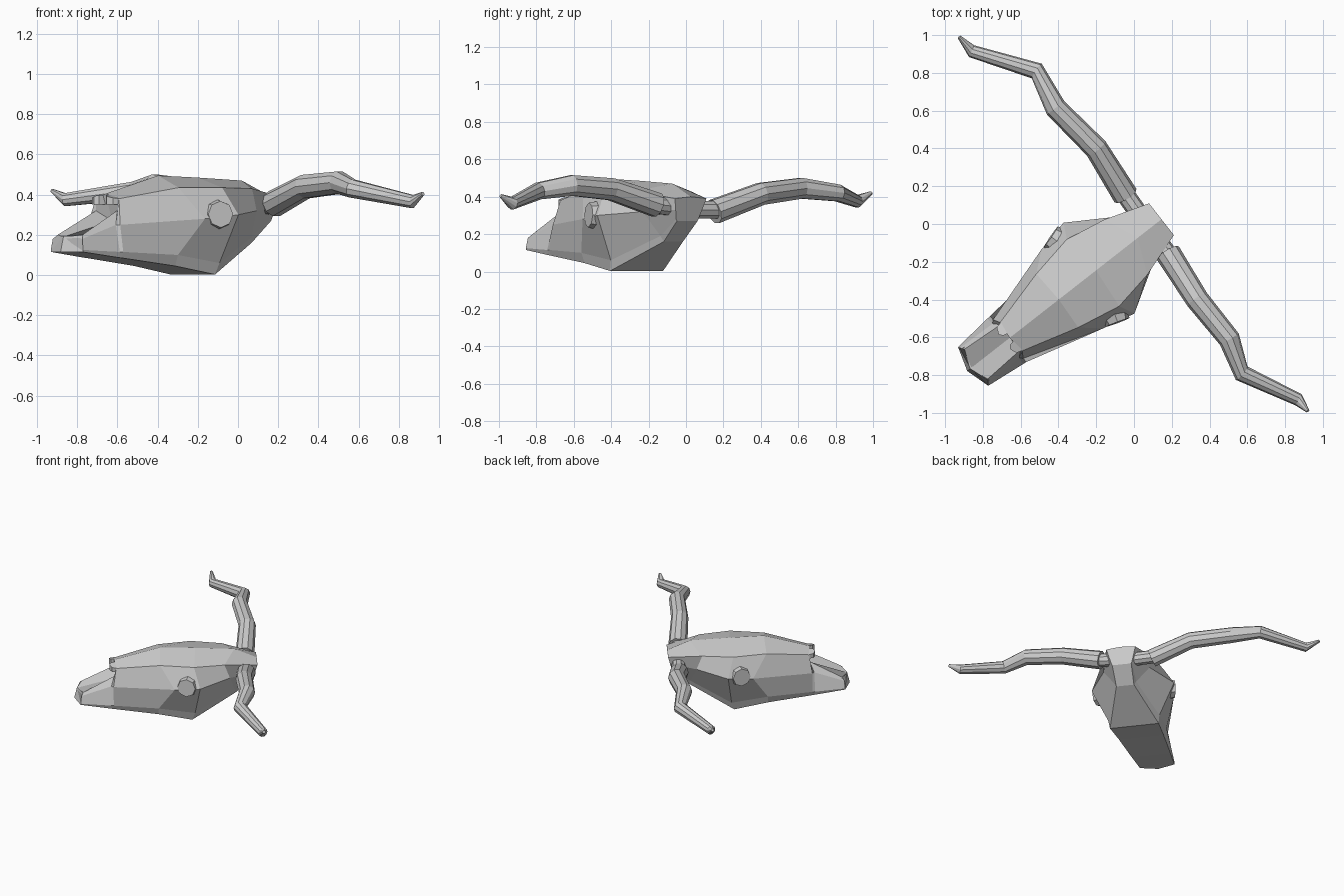
import bpy, bmesh, math
from mathutils import Matrix, Vector

if "Cube" in bpy.data.objects:
    bpy.data.objects.remove(bpy.data.objects["Cube"])

# Skull frame: local x runs to the snout, local y to the side
FRAME = Matrix.Translation((0.043, -0.055, 0)) @ Matrix.Rotation(math.radians(218), 4, 'Z')


def finish(name, bm, matrix=None):
    bmesh.ops.recalc_face_normals(bm, faces=bm.faces)
    mesh = bpy.data.meshes.new(name)
    bm.to_mesh(mesh)
    bm.free()
    obj = bpy.data.objects.new(name, mesh)
    bpy.context.collection.objects.link(obj)
    if matrix:
        obj.matrix_world = matrix
    return obj


def loft(bm, rings):
    rows = [[bm.verts.new(p) for p in ring] for ring in rings]
    n = len(rows[0])
    for a, b in zip(rows, rows[1:]):
        for i in range(n):
            j = (i + 1) % n
            bm.faces.new((a[i], a[j], b[j], b[i]))
    bm.faces.new(rows[0])
    bm.faces.new(rows[-1])


def tube(name, points, radii, sides=10):
    pts = [Vector(p) for p in points]
    rings = []
    for i, p in enumerate(pts):
        d = (pts[min(i + 1, len(pts) - 1)] - pts[max(i - 1, 0)]).normalized()
        a = d.cross(Vector((0, 0, 1))).normalized()
        b = a.cross(d)
        rings.append([p + radii[i] * (a * math.cos(t) + b * math.sin(t))
                      for t in (2 * math.pi * k / sides for k in range(sides))])
    bm = bmesh.new()
    loft(bm, rings)
    return finish(name, bm)


# Skull: half sections (top middle, top edge, cheek, lower edge, base), mirrored
sections = [
    [(-.13, 0, .40), (-.13, .107, .39), (-.115, .09, .33), (-.10, .075, .28), (-.10, .07, .27)],
    [(.03, 0, .47), (.11, .185, .43), (.07, .17, .32), (.03, .08, .19), (.02, .065, .16)],
    [(.31, 0, .485), (.33, .225, .435), (.29, .305, .30), (.32, .19, .06), (.34, .18, .003)],
    [(.56, 0, .495), (.57, .18, .435), (.47, .265, .28), (.58, .187, .10), (.58, .165, .045)],
    [(.89, 0, .405), (.88, .095, .38), (.90, .13, .25), (.90, .155, .115), (.90, .145, .085)],
    [(.85, 0, .27), (.885, .085, .32), (.915, .115, .25), (.92, .153, .115), (.92, .143, .087)],
    [(1.155, 0, .19), (1.115, .10, .20), (1.13, .12, .18), (1.135, .13, .125), (1.135, .128, .115)],
]
bm = bmesh.new()
loft(bm, [half + [(x, -y, z) for x, y, z in reversed(half[1:])] for half in sections])
finish("skull", bm, FRAME)

# Front lip of the upper jaw, pointed in the middle
bm = bmesh.new()
outline = [(1.09, -.127), (1.135, -.13), (1.175, 0), (1.135, .13), (1.09, .127)]
loft(bm, [[(x, y, .115) for x, y in outline],
          [(x - .02, y * .85, .195) for x, y in outline]])
finish("snout_lip", bm, FRAME)

for side, tag in ((1, "right"), (-1, "left")):
    # Eye sockets: shallow octagonal drums
    axis = Vector((.3, .95 * side, .05)).normalized()
    place = Matrix.Translation((.375, .245 * side, .30)) @ axis.to_track_quat('Z', 'Y').to_matrix().to_4x4()
    bm = bmesh.new()
    bmesh.ops.create_cone(bm, cap_ends=True, segments=8, radius1=.085, radius2=.066, depth=.09)
    finish("eye_socket_" + tag, bm, FRAME @ place)

    # Nasal bone points overhanging the nose opening
    tip = [(.86, .02), (.91, .03), (.925, .05), (.91, .085), (.87, .097)]
    bm = bmesh.new()
    loft(bm, [[(x, y * side, .35) for x, y in tip],
              [(x, y * side, .405 - .25 * y) for x, y in tip]])
    finish("nasal_bone_" + tag, bm, FRAME)

# Horns: each a bent tapering tube on a thinner core
radii = [.068, .062, .058, .047, .034, .010]
left = [(-.045, .15, .32), (-.20, .40, .415), (-.415, .615, .445),
        (-.515, .81, .42), (-.86, .915, .375), (-.925, .99, .42)]
right = [(.18, -.155, .355), (.335, -.40, .44), (.505, -.61, .46),
         (.57, -.79, .43), (.87, -.93, .365), (.92, -.99, .405)]
tube("horn_left", left, radii)
tube("horn_right", right, radii)
tube("horn_core_left", [(.05, .02, .33), (-.07, .19, .33)], [.05, .05])
tube("horn_core_right", [(.08, -.02, .34), (.20, -.19, .36)], [.05, .05])
